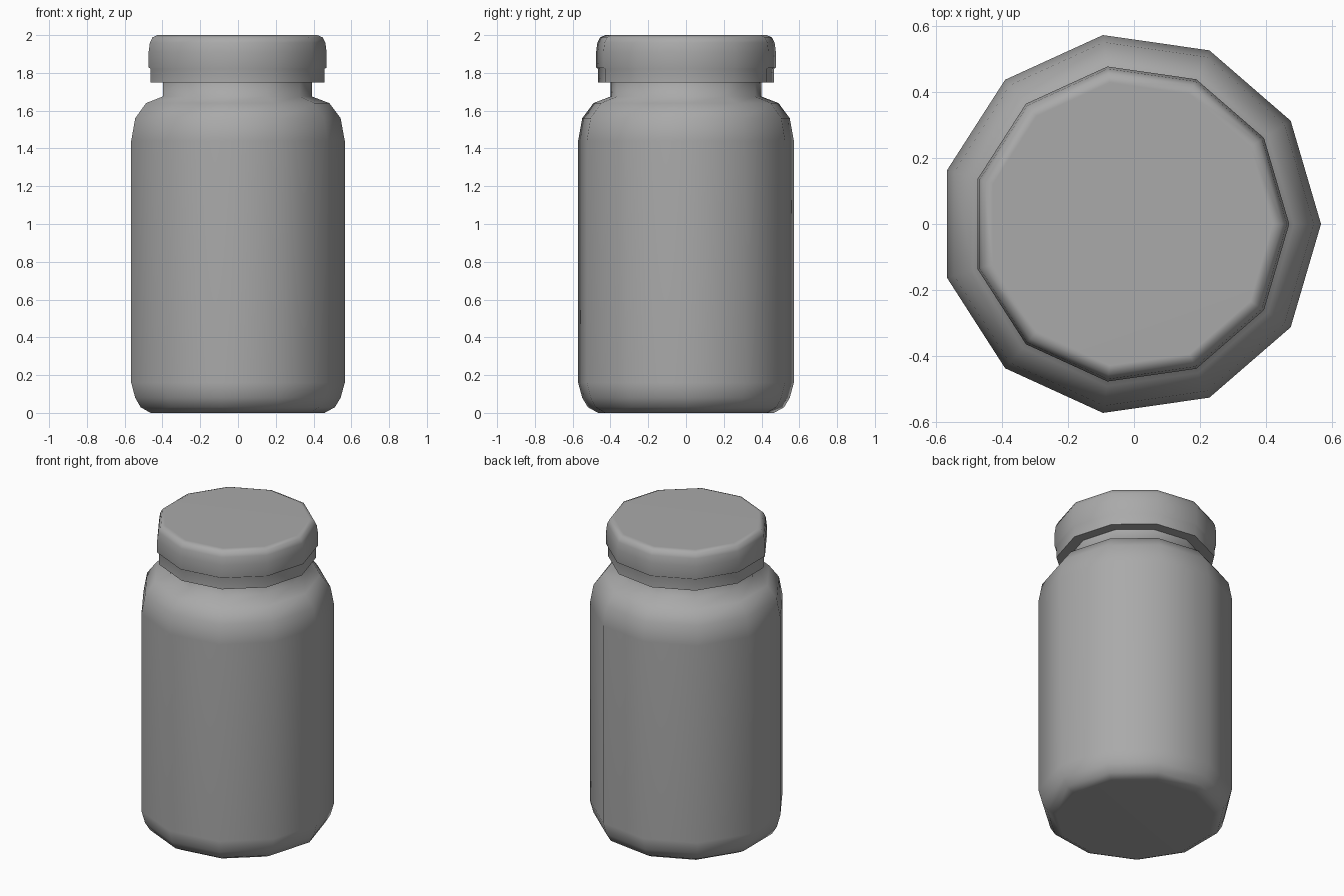
import bpy, bmesh, math

cube = bpy.data.objects.get("Cube")
if cube:
    bpy.data.objects.remove(cube, do_unlink=True)

SIDES = 11
CENTRE_X = -0.0117  # centres the odd-sided outline on x = 0

# One plain grey for the whole container
grey = bpy.data.materials.new("plain grey")
colour = (0.4, 0.4, 0.4, 1)
grey.diffuse_color = colour
grey.use_nodes = True
grey.node_tree.nodes["Principled BSDF"].inputs["Base Color"].default_value = colour


def lathe(name, profile):
    """Revolve (radius, height) points into a closed, faceted round part."""
    bm = bmesh.new()
    rings = []
    for radius, z in profile:
        rings.append([
            bm.verts.new((CENTRE_X + radius * math.cos(math.tau * i / SIDES),
                          radius * math.sin(math.tau * i / SIDES), z))
            for i in range(SIDES)])
    for low, high in zip(rings, rings[1:]):
        for i in range(SIDES):
            j = (i + 1) % SIDES
            bm.faces.new((low[i], low[j], high[j], high[i]))
    bm.faces.new(rings[0][::-1])
    bm.faces.new(rings[-1])
    bmesh.ops.recalc_face_normals(bm, faces=bm.faces)
    mesh = bpy.data.meshes.new(name)
    bm.to_mesh(mesh)
    bm.free()
    mesh.materials.append(grey)
    obj = bpy.data.objects.new(name, mesh)
    bpy.context.collection.objects.link(obj)

    # Soft shading, with flat ends kept clean
    bpy.ops.object.select_all(action='DESELECT')
    obj.select_set(True)
    bpy.context.view_layer.objects.active = obj
    bpy.ops.object.shade_smooth_by_angle(angle=math.radians(80))
    weighted = obj.modifiers.new("clean shading", 'WEIGHTED_NORMAL')
    weighted.keep_sharp = True
    return obj


# Jar: rounded base, straight wall, curved shoulder and neck
lathe("jar_body", [
    (0.47, 0.0), (0.525, 0.03), (0.555, 0.08), (0.577, 0.16),
    (0.577, 1.44), (0.555, 1.56), (0.495, 1.64),
    (0.403, 1.675), (0.403, 1.78)])

# Lid: narrow lower band, slight step and rounded top rim
lathe("lid", [
    (0.47, 1.75), (0.47, 1.822), (0.481, 1.828),
    (0.481, 1.91), (0.474, 1.96), (0.46, 1.988), (0.432, 2.0)])
